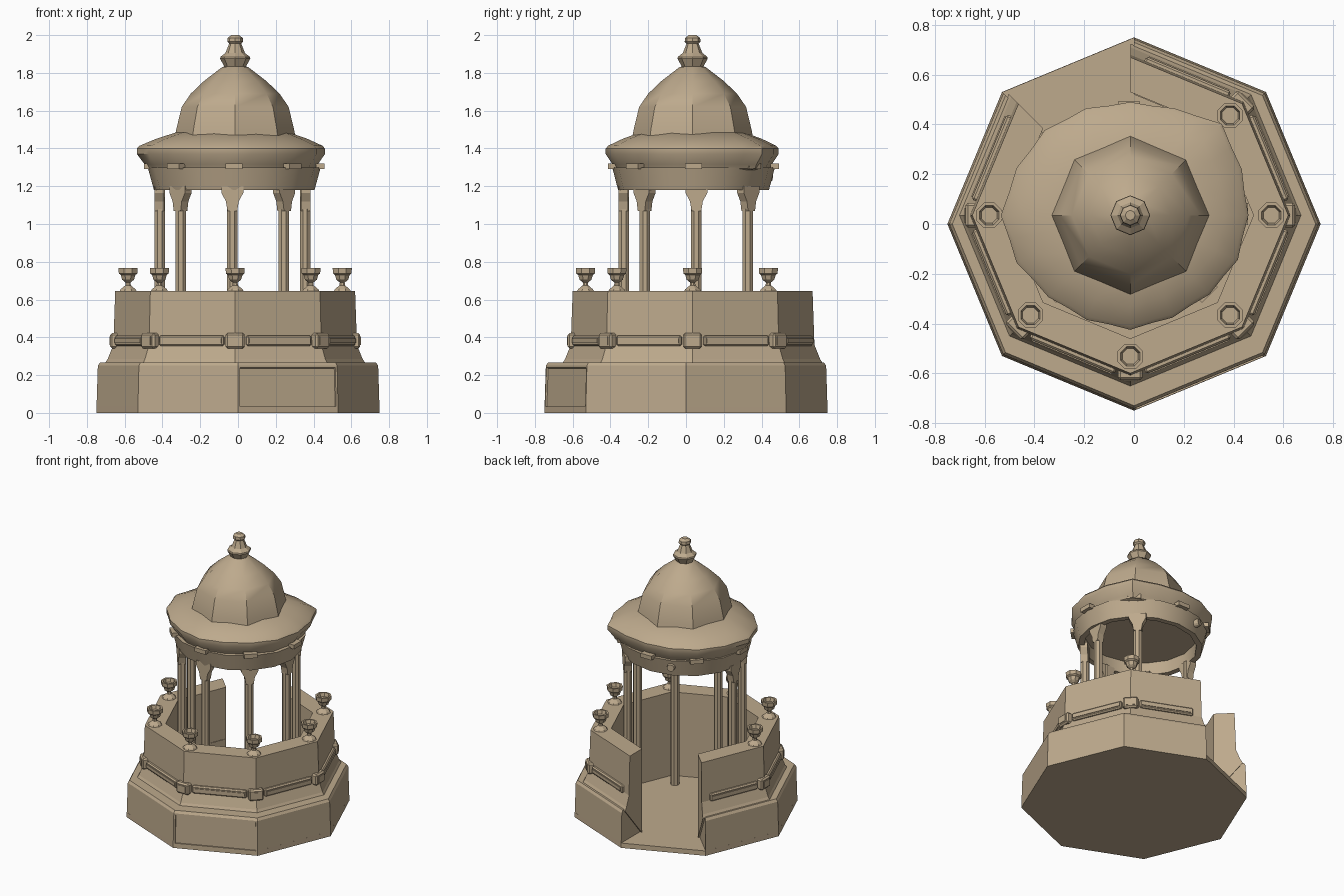
import bpy
import bmesh
from math import sin, cos, pi, radians
from mathutils import Matrix, Vector

cube = bpy.data.objects.get("Cube")
if cube:
    bpy.data.objects.remove(cube, do_unlink=True)

# Sandstone material
stone = bpy.data.materials.new("sandstone")
stone.use_nodes = True
COLOUR = (0.51, 0.40, 0.265, 1)
stone.diffuse_color = COLOUR
stone.node_tree.nodes["Principled BSDF"].inputs["Base Color"].default_value = COLOUR

CENTRE = (-0.015, 0.035)
OCTAGON = [i * 45 for i in range(8)]
OPEN_RING = [135 + i * 45 for i in range(8)]     # leaves the back doorway side out
STATIONS = [180, 225, 270, 315, 0, 45]           # corners beside solid walls


def finish(name, bm, smooth=None):
    bmesh.ops.recalc_face_normals(bm, faces=bm.faces)
    mesh = bpy.data.meshes.new(name)
    bm.to_mesh(mesh)
    bm.free()
    obj = bpy.data.objects.new(name, mesh)
    bpy.context.collection.objects.link(obj)
    mesh.materials.append(stone)
    if smooth:
        bpy.ops.object.select_all(action="DESELECT")
        obj.select_set(True)
        bpy.context.view_layer.objects.active = obj
        bpy.ops.object.shade_smooth_by_angle(angle=radians(smooth))
    return obj


def sweep(profile, angles, centre=(0, 0), loop=True, ring=False, scale=None, squash=1):
    """Turn (radius, z) points around z; ring closes the section itself."""
    bm = bmesh.new()
    cols = []
    for i, a in enumerate(angles):
        k = scale[i] if scale else 1
        t = radians(a)
        cols.append([bm.verts.new((centre[0] + r * k * cos(t),
                                   centre[1] + r * k * sin(t) * squash, z))
                     for r, z in profile])
    n, m = len(cols), len(profile)
    for i in range(n if loop else n - 1):
        a, b = cols[i], cols[(i + 1) % n]
        for j in range(m if ring else m - 1):
            k = (j + 1) % m
            bm.faces.new((a[j], b[j], b[k], a[k]))
    if not loop:
        bm.faces.new(cols[0])
        bm.faces.new(cols[-1])
    elif not ring:
        bm.faces.new([c[0] for c in cols])
        bm.faces.new([c[-1] for c in cols])
    return bm


def box(name, angle, radius, z, size, centre=CENTRE, bevel=0.0):
    """Block facing outward: size is radial, tangential, height."""
    t = radians(angle)
    bm = bmesh.new()
    place = (Matrix.Translation((centre[0] + radius * cos(t), centre[1] + radius * sin(t), z))
             @ Matrix.Rotation(t, 4, "Z") @ Matrix.Diagonal((*size, 1)))
    bmesh.ops.create_cube(bm, size=1, matrix=place)
    if bevel:
        bmesh.ops.bevel(bm, geom=bm.edges[:], offset=bevel, segments=1, affect="EDGES")
    return finish(name, bm)


# Floor slab and doorway threshold
finish("floor_slab", sweep([(0.75, 0), (0.749, 0.035)], OCTAGON))

# Plinth, with one recessed panel on a front side
bm = sweep([(0.75, 0), (0.742, 0.25), (0.73, 0.268), (0.52, 0.268), (0.52, 0)],
           OPEN_RING, loop=False, ring=True)
bm.normal_update()
bmesh.ops.recalc_face_normals(bm, faces=bm.faces)
aim = Vector((cos(radians(-67.5)), sin(radians(-67.5)), 0))
panel = max(bm.faces, key=lambda f: f.normal.dot(aim) + f.calc_area())
bmesh.ops.inset_region(bm, faces=[panel], thickness=0.015, depth=0)
bmesh.ops.inset_region(bm, faces=[panel], thickness=0.004, depth=-0.008)
finish("plinth", bm)

# Parapet wall, open at the back
finish("parapet", sweep([(0.69, 0.262), (0.675, 0.285), (0.645, 0.36), (0.635, 0.645),
                         (0.495, 0.645), (0.495, 0.03)],
                        OPEN_RING, CENTRE, loop=False, ring=True))

# Band of bars and corner blocks around the parapet
for i in range(7):
    a = 157.5 + i * 45
    box("band_bar", a, 0.594, 0.382, (0.04, 0.37, 0.055), bevel=0.008)
    box("band_bar_ridge", a, 0.612, 0.382, (0.014, 0.35, 0.024))
for a in STATIONS:
    box("band_block", a, 0.637, 0.382, (0.05, 0.1, 0.08), bevel=0.01)
    box("band_block_face", a, 0.66, 0.382, (0.012, 0.06, 0.045))

# Urns on the parapet corners
urn = [(0.05, 0.643), (0.042, 0.655), (0.016, 0.675), (0.014, 0.69), (0.034, 0.705),
       (0.042, 0.73), (0.053, 0.738), (0.055, 0.767), (0.042, 0.767), (0.034, 0.742)]
for a in STATIONS:
    spot = [CENTRE[0] + 0.567 * cos(radians(a)), CENTRE[1] + 0.567 * sin(radians(a))]
    finish("urn", sweep(urn, [b + 22.5 for b in OCTAGON], spot))

# Columns with flared brackets
COLUMNS = (-0.03, 0.055)
for a in STATIONS:
    t = radians(a)
    spot = (COLUMNS[0] + 0.385 * cos(t), COLUMNS[1] + 0.385 * sin(t))
    finish("column", sweep([(0.03, 0.02), (0.03, 1.2)], [b + 22.5 for b in OCTAGON], spot))
    bm = bmesh.new()
    turn = Matrix.Translation((*spot, 0)) @ Matrix.Rotation(t, 4, "Z")
    outline = [(0.026, 1.07), (0.034, 1.12), (0.058, 1.165), (0.058, 1.2)]
    outline = [(-w, z) for w, z in outline] + outline[::-1]
    face = bm.faces.new([bm.verts.new(turn @ Vector((-0.022, w, z))) for w, z in outline])
    top = bmesh.ops.extrude_face_region(bm, geom=[face])
    moved = [g for g in top["geom"] if isinstance(g, bmesh.types.BMVert)]
    bmesh.ops.translate(bm, verts=moved, vec=turn.to_3x3() @ Vector((0.05, 0, 0)))
    finish("column_bracket", bm)

# Frieze ring under the roof and flat ceiling
SIXTEEN = [i * 22.5 for i in range(16)]
RING = (-0.02, 0.04)
finish("frieze", sweep([(0.425, 1.18), (0.458, 1.3), (0.38, 1.3), (0.385, 1.18)],
                       SIXTEEN, RING, ring=True, squash=0.94), 30)
finish("ceiling", sweep([(0.42, 1.27), (0.42, 1.31)], SIXTEEN, RING, squash=0.94))

# Wavy, uneven roof brim
brim = [0.475, 0.485, 0.52, 0.465, 0.455, 0.465, 0.485, 0.495,
        0.52, 0.495, 0.465, 0.455, 0.46, 0.445, 0.45, 0.468]
waves = []
for i, r in enumerate(brim):
    waves += [r, (r + brim[(i + 1) % 16]) / 2 * 0.975]
finish("roof_brim", sweep([(0.86, 1.285), (0.9, 1.295), (0.92, 1.315), (1, 1.37), (1, 1.4),
                           (0.97, 1.415), (0.8, 1.452), (0.6, 1.485)],
                          [i * 11.25 for i in range(32)], CENTRE, scale=waves), 35)

# Small blocks under the brim and a round boss over the doorway
for a in OCTAGON:
    r = 0.455 - 0.025 * abs(sin(radians(a)))
    box("brim_block", a, r, 1.305, (0.045, 0.09, 0.03), RING)
bm = bmesh.new()
t = radians(112.5)
bmesh.ops.create_cone(bm, cap_ends=True, segments=12, radius1=0.03, radius2=0.024, depth=0.04,
                      matrix=Matrix.Translation((RING[0] + 0.425 * cos(t),
                                                 RING[1] + 0.425 * sin(t), 1.25))
                      @ Matrix.Rotation(t, 4, "Z") @ Matrix.Rotation(pi / 2, 4, "Y"))
finish("doorway_boss", bm)

# Eight-sided dome
finish("dome", sweep([(0.325, 1.43), (0.312, 1.5), (0.283, 1.62), (0.235, 1.69),
                      (0.165, 1.757), (0.07, 1.83), (0.04, 1.84)], OCTAGON, CENTRE), 35)

# Finial
finish("finial", sweep([(0.055, 1.83), (0.08, 1.875), (0.078, 1.885), (0.052, 1.905),
                        (0.036, 1.945), (0.032, 1.955), (0.042, 1.965), (0.04, 1.985),
                        (0.02, 2.0)], OCTAGON, CENTRE))
